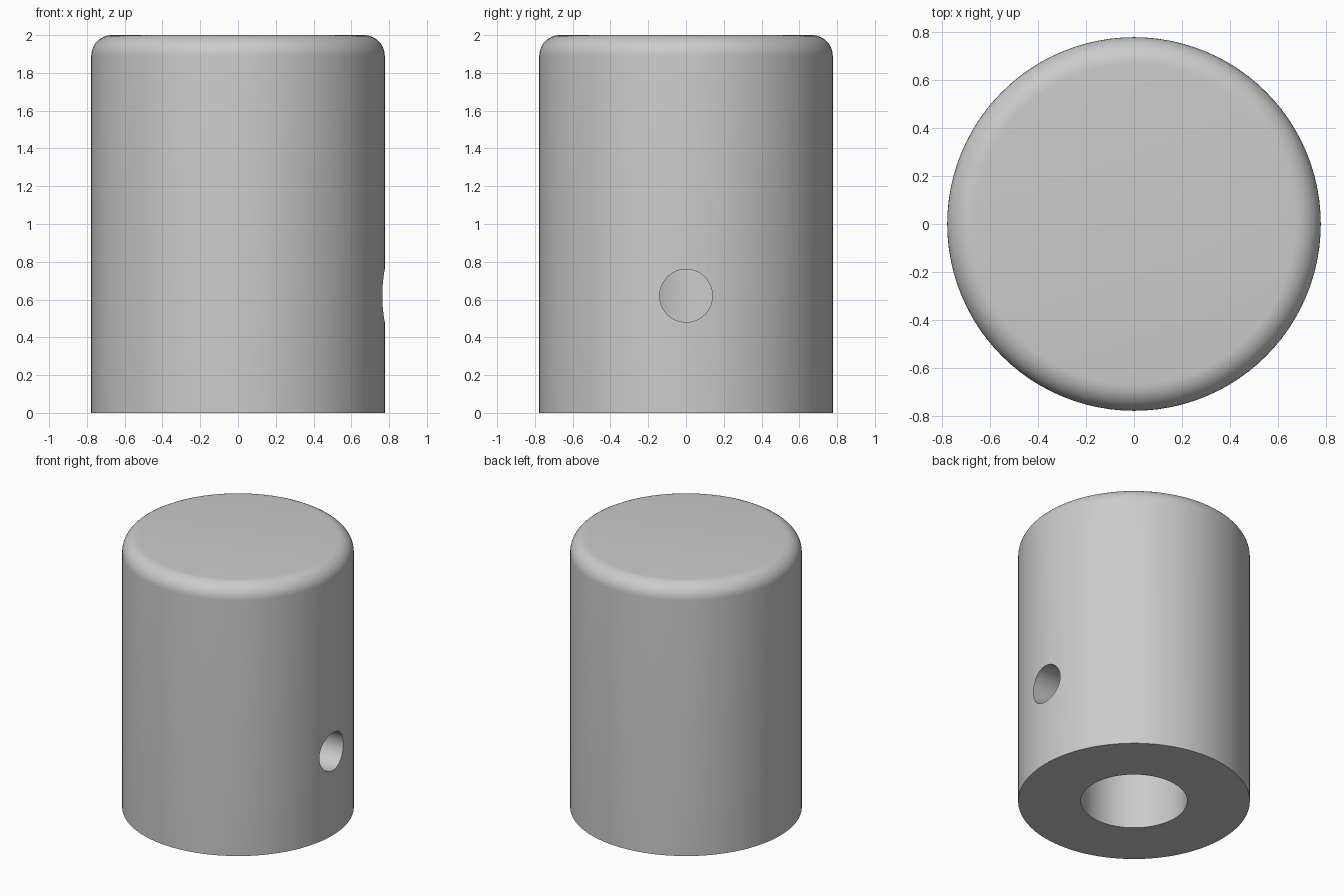
import bpy, bmesh, math
from mathutils import Matrix

if "Cube" in bpy.data.objects:
    bpy.data.objects.remove(bpy.data.objects["Cube"])

R, H, FILLET = 0.777, 2.0, 0.11
BORE_R, BORE_TOP = 0.357, 1.4
PIN_R, PIN_Z = 0.14, 0.62
SEGS = 96

grey = bpy.data.materials.new("plain grey")
grey.diffuse_color = (0.6, 0.6, 0.6, 1)
grey.use_nodes = True
grey.node_tree.nodes["Principled BSDF"].inputs["Base Color"].default_value = grey.diffuse_color


def make_object(name, bm):
    mesh = bpy.data.meshes.new(name)
    bm.to_mesh(mesh)
    bm.free()
    mesh.materials.append(grey)
    obj = bpy.data.objects.new(name, mesh)
    bpy.context.collection.objects.link(obj)
    return obj


# Knob body: half section from the bore's blind end round to the top centre
profile = [(0, BORE_TOP), (BORE_R, BORE_TOP), (BORE_R, 0), (R, 0)]
for i in range(11):
    a = math.radians(9 * i)
    profile.append((R - FILLET + FILLET * math.cos(a),
                    H - FILLET + FILLET * math.sin(a)))
profile.append((0, H))

bm = bmesh.new()
verts = [bm.verts.new((r, 0, z)) for r, z in profile]
edges = [bm.edges.new(pair) for pair in zip(verts, verts[1:])]
bmesh.ops.spin(bm, geom=verts + edges, cent=(0, 0, 0), axis=(0, 0, 1),
               angle=math.tau, steps=SEGS, use_duplicate=False)
bmesh.ops.remove_doubles(bm, verts=bm.verts[:], dist=1e-5)
bmesh.ops.recalc_face_normals(bm, faces=bm.faces[:])
body = make_object("knob_body", bm)

# Set-screw hole: radial cutter from the right side into the bore
bm = bmesh.new()
place = Matrix.Translation((0.6, 0, PIN_Z)) @ Matrix.Rotation(math.pi / 2, 4, 'Y')
bmesh.ops.create_cone(bm, cap_ends=True, segments=48, radius1=PIN_R,
                      radius2=PIN_R, depth=1.0, matrix=place)
cutter = make_object("screw_hole_cutter", bm)
cutter.hide_render = True
cutter.hide_set(True)

cut = body.modifiers.new("screw_hole", 'BOOLEAN')
cut.operation = 'DIFFERENCE'
cut.solver = 'EXACT'
cut.object = cutter

# Bake the cut, then smooth the round surfaces and keep the rims sharp
bpy.context.view_layer.objects.active = body
body.select_set(True)
bpy.ops.object.modifier_apply(modifier=cut.name)
bpy.data.objects.remove(cutter)
bpy.ops.object.shade_smooth_by_angle(angle=math.radians(30))
